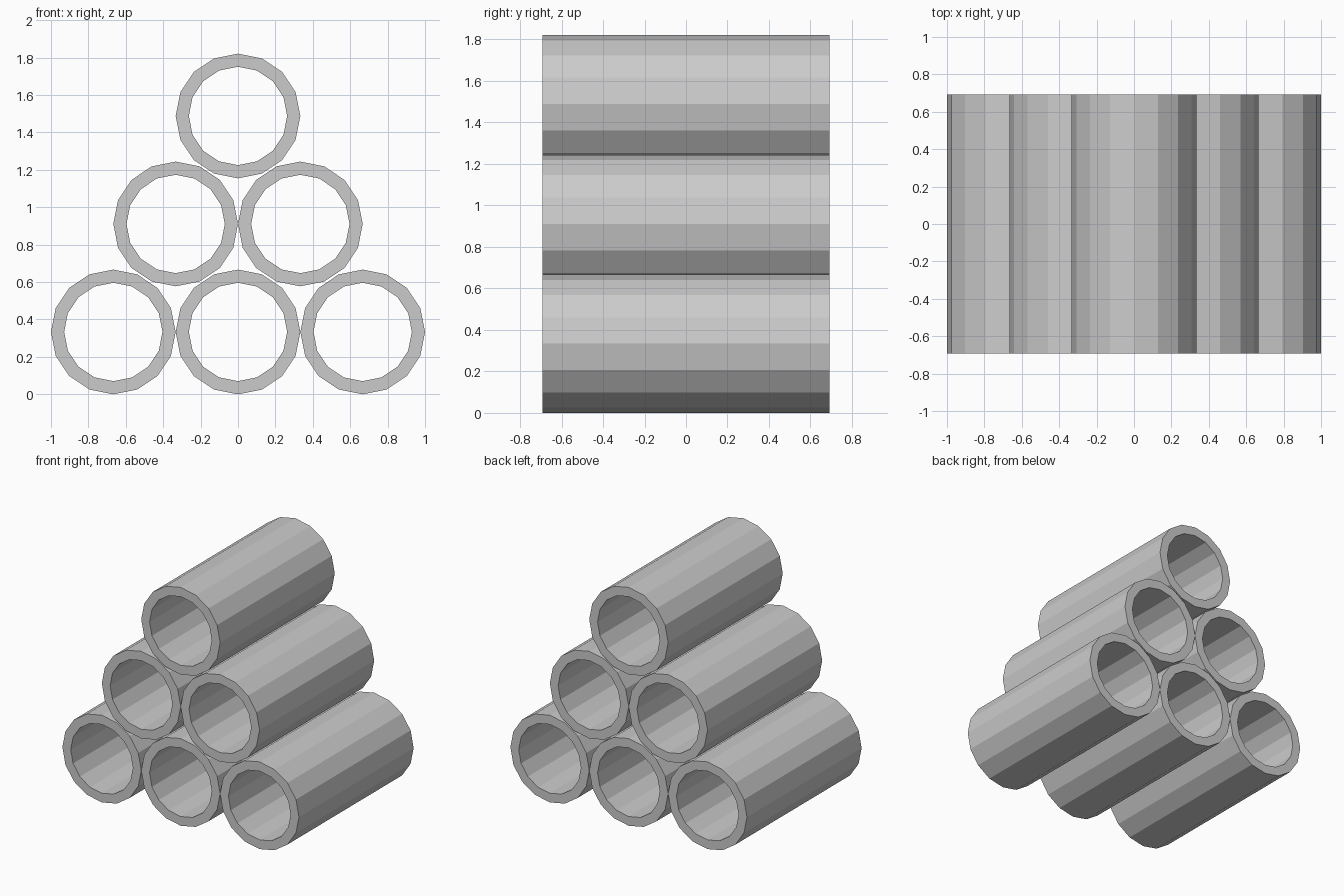
import bpy, bmesh
from math import cos, sin, pi, sqrt

if "Cube" in bpy.data.objects:
    bpy.data.objects.remove(bpy.data.objects["Cube"])

SIDES = 16
R_OUT = 1 / 3
R_IN = 0.263
HALF_LEN = 0.692


def make_pipe(name, x, z):
    """Open hollow pipe running along y, with flat ring ends."""
    bm = bmesh.new()
    # Four rings in order round the wall section
    section = [(R_OUT, -HALF_LEN), (R_OUT, HALF_LEN),
               (R_IN, HALF_LEN), (R_IN, -HALF_LEN)]
    rings = [[bm.verts.new((r * cos(2 * pi * i / SIDES), y, r * sin(2 * pi * i / SIDES)))
              for i in range(SIDES)] for r, y in section]
    for k in range(4):
        a, b = rings[k], rings[(k + 1) % 4]
        for i in range(SIDES):
            j = (i + 1) % SIDES
            bm.faces.new((a[i], b[i], b[j], a[j]))
    bmesh.ops.recalc_face_normals(bm, faces=bm.faces)
    mesh = bpy.data.meshes.new(name)
    bm.to_mesh(mesh)
    bm.free()
    obj = bpy.data.objects.new(name, mesh)
    obj.location = (x, 0, z)
    bpy.context.collection.objects.link(obj)


# Pyramid stack: rows of three, two and one, nested in the gaps
for row in range(3):
    count = 3 - row
    for n in range(count):
        make_pipe(f"pipe_row{row + 1}_{n + 1}",
                  (2 * n - (count - 1)) * R_OUT,
                  R_OUT + row * sqrt(3) * R_OUT)
